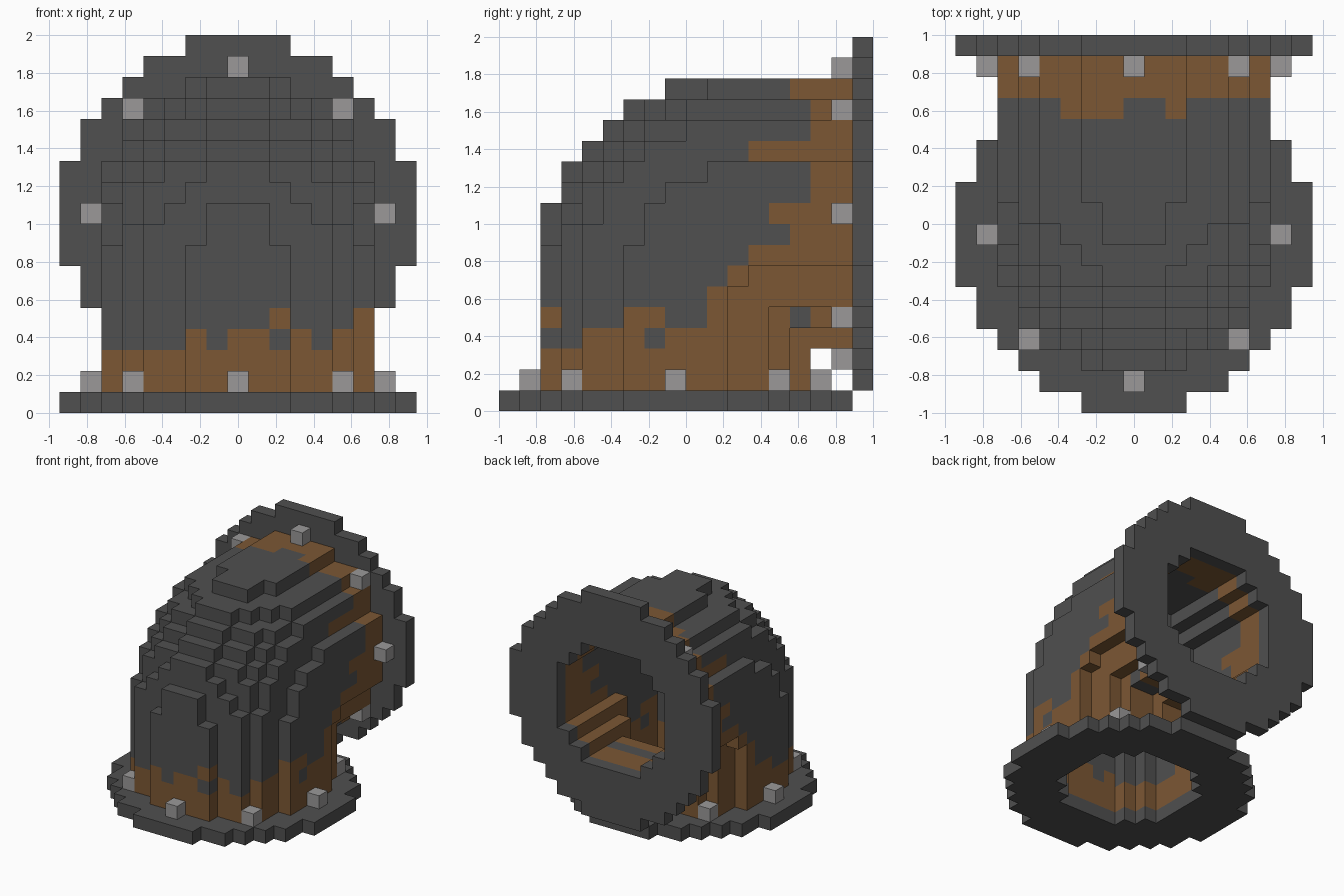
import bpy, bmesh

if "Cube" in bpy.data.objects:
    bpy.data.objects.remove(bpy.data.objects["Cube"], do_unlink=True)

U = 2 / 18  # block size


def material(name, color):
    m = bpy.data.materials.new(name)
    m.use_nodes = True
    m.diffuse_color = (*color, 1)
    m.node_tree.nodes["Principled BSDF"].inputs["Base Color"].default_value = (*color, 1)
    return m


IRON = material("dark iron", (0.08, 0.08, 0.08))
RUST = material("rust brown", (0.2, 0.096, 0.034))
STEEL = material("light steel", (0.325, 0.318, 0.318))

# Blocks are (i, j, k): i counts from the middle in x, j from the front, k from the ground.
# In the bend, a = 17 - j is the distance from the back flange, b = k from the base.

# Per-layer sizes for |i| = 0, 1, 2...: half width of the pipe, squared bend radius
OUTER_HALF = [6, 6, 6, 5, 5, 4, 2]
OUTER_BEND = [93, 93, 83.5, 75, 70, 55, 27.5]
BORE_HALF = [4, 4, 4, 3, 2]
BORE_BEND = [58, 58, 50, 40, 27]


def in_elbow(i, a, b, half, bend):
    n = abs(i)
    if n >= len(half):
        return False
    if max(a - 6, 0) ** 2 + max(b - 6, 0) ** 2 > bend[n]:
        return False
    inner = 9 - half[n]
    return a >= inner or b >= inner or (n == 6 and a == b == 6)


def elbow_cells():
    return {(i, 17 - a, b)
            for i in range(-6, 7) for a in range(1, 16) for b in range(1, 16)
            if in_elbow(i, a, b, OUTER_HALF, OUTER_BEND)
            and not in_elbow(i, a, b, BORE_HALF, BORE_BEND)}


def ring_cells():
    # Flat ring as (i, offset from the pipe centre)
    return [(i, d) for i in range(-8, 9) for d in range(-8, 9)
            if 20 < i * i + d * d <= 70]


BOLTS = [(0, 7), (0, -7), (7, 0), (-7, 0), (5, 5), (5, -5), (-5, 5), (-5, -5)]

# Rust: solid bands by both flanges, with a ragged border
SIDE_START = {3: 8, 4: 10, 5: 10, 6: 11, 7: 12, 8: 14, 9: 13, 12: 12}
FRONT_RUST = {(-2, 3), (0, 3), (1, 3), (2, 4), (3, 3), (5, 3), (6, 3), (6, 4)}


def rusty(c):
    i, j, k = c
    if j >= 15 or k <= 2:
        return True
    if (j, k) == (14, 4):
        return False
    if j < 7 and (i, k) in FRONT_RUST:
        return True
    if i >= 5 and ((k == 3 and 4 <= j <= 6) or (k == 4 and 6 <= j <= 7)):
        return True
    if j == 14 and k >= 14 and i in (-3, -2, -1, 2):
        return True
    if k in SIDE_START and j >= SIDE_START[k]:
        return k < 8 or abs(i) >= 5
    return False


# Outward direction and the corners of each block side
SIDES = [
    ((1, 0, 0), [(1, 0, 0), (1, 1, 0), (1, 1, 1), (1, 0, 1)]),
    ((-1, 0, 0), [(0, 0, 0), (0, 0, 1), (0, 1, 1), (0, 1, 0)]),
    ((0, 1, 0), [(0, 1, 0), (0, 1, 1), (1, 1, 1), (1, 1, 0)]),
    ((0, -1, 0), [(0, 0, 0), (1, 0, 0), (1, 0, 1), (0, 0, 1)]),
    ((0, 0, 1), [(0, 0, 1), (1, 0, 1), (1, 1, 1), (0, 1, 1)]),
    ((0, 0, -1), [(0, 0, 0), (0, 1, 0), (1, 1, 0), (1, 0, 0)]),
]


def build(name, cells, solid, materials, rule=None):
    # Skin of a group of blocks, leaving out sides that touch another block
    bm = bmesh.new()
    corners = {}

    def corner(p):
        if p not in corners:
            corners[p] = bm.verts.new(((p[0] - 0.5) * U, -1 + p[1] * U, p[2] * U))
        return corners[p]

    for c in sorted(cells):
        for step, quad in SIDES:
            if tuple(x + s for x, s in zip(c, step)) in solid:
                continue
            face = bm.faces.new([corner(tuple(x + q for x, q in zip(c, v))) for v in quad])
            face.material_index = int(bool(rule and rule(c)))
    mesh = bpy.data.meshes.new(name)
    bm.to_mesh(mesh)
    bm.free()
    for m in materials:
        mesh.materials.append(m)
    obj = bpy.data.objects.new(name, mesh)
    bpy.context.collection.objects.link(obj)
    return obj


pipe = elbow_cells()
base_flange = {(i, 8 + d, 0) for i, d in ring_cells()}
back_flange = {(i, 17, 9 + d) for i, d in ring_cells()}
base_bolts = {(i, 8 + d, 1) for i, d in BOLTS}
back_bolts = {(i, 16, 9 + d) for i, d in BOLTS}
everything = pipe | base_flange | back_flange | base_bolts | back_bolts

build("pipe_elbow", pipe, everything, [IRON, RUST], rusty)
build("base_flange", base_flange, everything, [IRON])
build("back_flange", back_flange, everything, [IRON])
build("base_bolts", base_bolts, everything, [STEEL])
build("back_bolts", back_bolts, everything, [STEEL])
